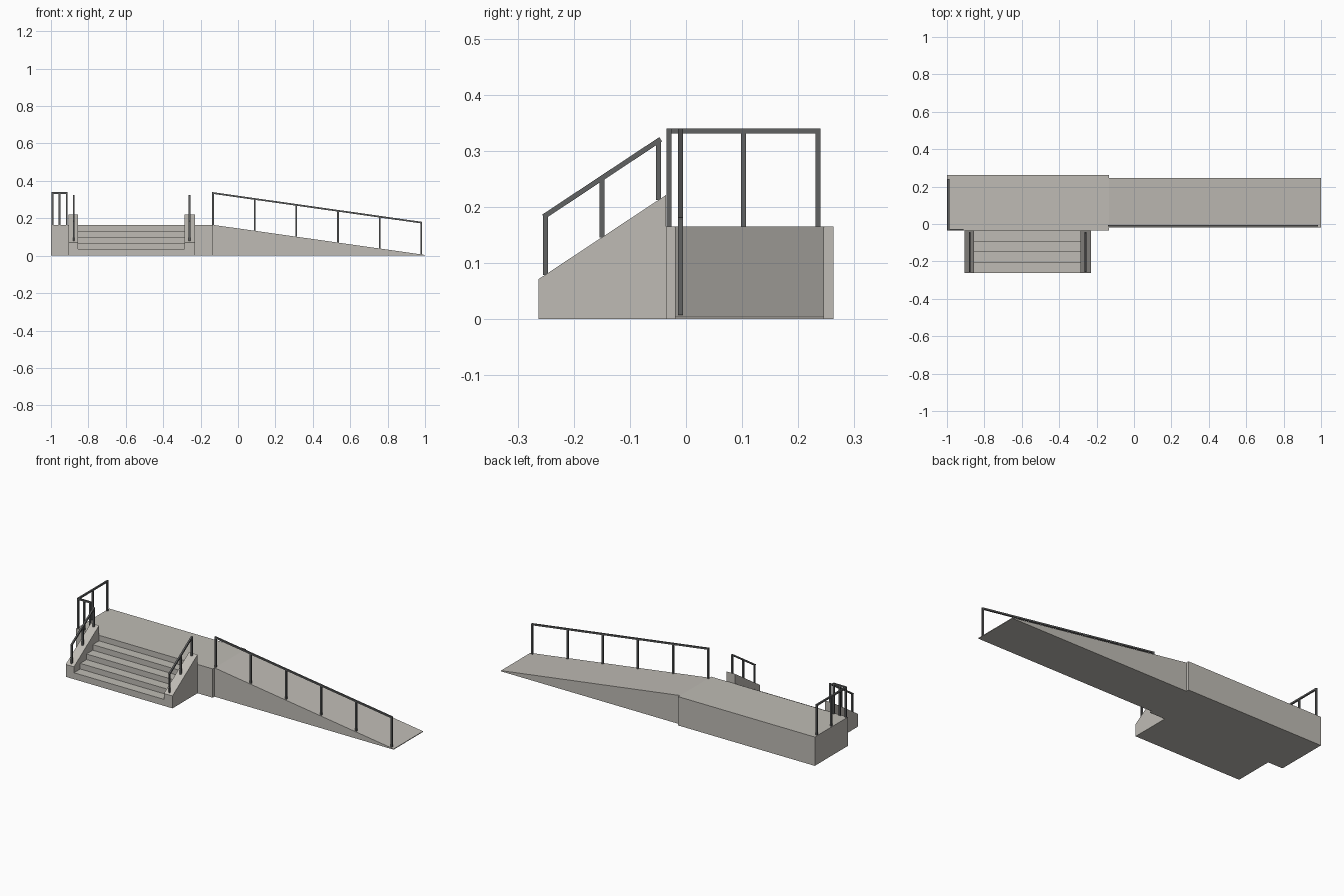
import bpy
import bmesh
from mathutils import Vector

cube = bpy.data.objects.get("Cube")
if cube:
    bpy.data.objects.remove(cube, do_unlink=True)


def make_material(name, colour):
    mat = bpy.data.materials.new(name)
    mat.use_nodes = True
    mat.diffuse_color = (*colour, 1)
    mat.node_tree.nodes["Principled BSDF"].inputs["Base Color"].default_value = (*colour, 1)
    return mat


concrete = make_material("concrete", (0.52, 0.50, 0.46))
metal = make_material("dark metal", (0.12, 0.122, 0.122))


def finish(name, bm, mat):
    bmesh.ops.recalc_face_normals(bm, faces=bm.faces)
    mesh = bpy.data.meshes.new(name)
    bm.to_mesh(mesh)
    bm.free()
    mesh.materials.append(mat)
    obj = bpy.data.objects.new(name, mesh)
    bpy.context.collection.objects.link(obj)
    return obj


def extrude_profile(name, points, axis, start, end):
    """Solid from a (horizontal, z) outline, swept along the x or y axis."""
    bm = bmesh.new()
    if axis == "x":
        verts = [bm.verts.new((start, h, z)) for h, z in points]
        sweep = Vector((end - start, 0, 0))
    else:
        verts = [bm.verts.new((h, start, z)) for h, z in points]
        sweep = Vector((0, end - start, 0))
    face = bm.faces.new(verts)
    moved = bmesh.ops.extrude_face_region(bm, geom=[face])["geom"]
    bmesh.ops.translate(bm, vec=sweep,
                        verts=[v for v in moved if isinstance(v, bmesh.types.BMVert)])
    return finish(name, bm, concrete)


BAR = 0.009


def add_bar(bm, a, b):
    """Square bar between two points."""
    a, b = Vector(a), Vector(b)
    along = (b - a).normalized()
    side = Vector((1, 0, 0)) if abs(along.x) < 0.1 else Vector((0, 1, 0))
    up = along.cross(side).normalized()
    corners = [(side * i + up * j) * BAR / 2 for i, j in ((-1, -1), (1, -1), (1, 1), (-1, 1))]
    low = [bm.verts.new(a + c) for c in corners]
    high = [bm.verts.new(b + c) for c in corners]
    bm.faces.new(low)
    bm.faces.new(high)
    for i in range(4):
        j = (i + 1) % 4
        bm.faces.new((low[i], low[j], high[j], high[i]))


def railing(name, start, end, height, posts):
    """Evenly spaced posts standing on a line, with a rail along their tops."""
    a, b = Vector(start), Vector(end)
    lift = Vector((0, 0, height))
    bm = bmesh.new()
    for i in range(posts):
        foot = a.lerp(b, i / (posts - 1))
        add_bar(bm, foot, foot + lift)
    reach = (b - a).normalized() * BAR / 2
    add_bar(bm, a + lift - reach, b + lift + reach)
    return finish(name, bm, metal)


# Landing and ramp
TOP = 0.165
JOIN = -0.135
extrude_profile("landing", [(-1, 0), (JOIN, 0), (JOIN, TOP), (-1, TOP)], "y", -0.036, 0.263)
extrude_profile("ramp", [(JOIN, 0), (1, 0), (1, 0.004), (JOIN, TOP)], "y", -0.02, 0.246)

# Steps, rising back to the landing
FRONT, BACK, COUNT = -0.263, -0.036, 4
run = (BACK - FRONT) / COUNT
rise = TOP / (COUNT + 1)
outline = [(BACK, 0), (FRONT, 0)]
for i in range(COUNT):
    z = 0.037 + i * (TOP - 0.037) / COUNT
    outline += [(FRONT + i * run, z), (FRONT + (i + 1) * run, z)]
extrude_profile("steps", outline, "x", -0.855, -0.285)

# Sloped side walls with their handrails
cheek = [(FRONT, 0), (BACK, 0), (BACK, 0.221), (FRONT, 0.071)]
for side, x0, x1, rail_x in (("right", -0.907, -0.855, -0.879),
                             ("left", -0.285, -0.231, -0.259)):
    extrude_profile(side + "_stair_wall", cheek, "x", x0, x1)
    railing(side + "_stair_railing", (rail_x, -0.25, 0.079), (rail_x, -0.049, 0.212), 0.122 - 0.016, 3)

# Landing and ramp railings
RAIL = 0.17
railing("landing_side_railing", (-0.992, -0.03, TOP), (-0.992, 0.235, TOP), RAIL, 3)
railing("landing_front_railing", (-0.992, -0.03, TOP), (-0.916, -0.03, TOP), RAIL, 3)
railing("ramp_railing", (-0.134, -0.01, TOP), (0.98, -0.01, 0.007), RAIL, 6)
